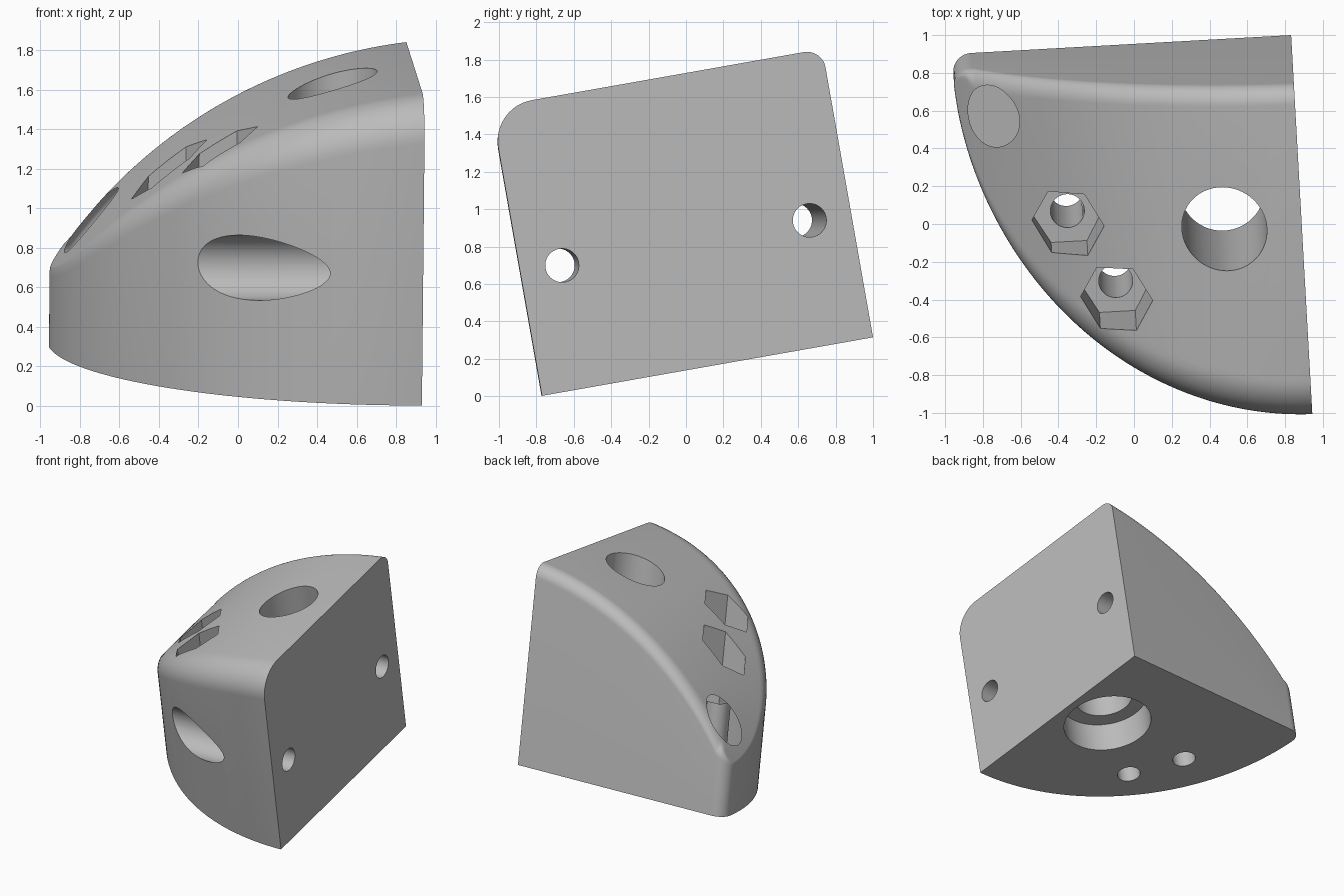
import bpy, bmesh
from math import sin, cos, pi, sqrt, atan, hypot, radians
from mathutils import Matrix

cube = bpy.data.objects.get("Cube")
if cube:
    bpy.data.objects.remove(cube, do_unlink=True)

# The block is built from its square corner: u runs left, v runs forward, h runs up
RADIUS = 1.8                       # quarter-round plan
FRONT_R, BACK_R = 0.22, 0.1        # fillets
ARC_R, ARC_U, ARC_H = 2.465, -0.305, -0.88   # arched roof
CORNER_U = sqrt((RADIUS - BACK_R) ** 2 - BACK_R ** 2)
COLUMNS, STEPS = 72, 12
PLACE = (Matrix.Translation((0.832, 1.0, 0.315))
         @ Matrix.Rotation(radians(3.2), 4, 'Z') @ Matrix.Rotation(radians(10), 4, 'X'))

grey = bpy.data.materials.new("light grey")
grey.use_nodes = True
color = (0.5, 0.5, 0.5, 1)
grey.diffuse_color = color
grey.node_tree.nodes["Principled BSDF"].inputs["Base Color"].default_value = color


def roof(u):
    return ARC_H + sqrt(ARC_R ** 2 - (u - ARC_U) ** 2)


def fillet(u, d, r, nu):
    """Roof height at distance d from a wall whose outward normal has u part nu."""
    if d >= r:
        return roof(u)
    uc = u - nu * (r - d)
    slope = (uc - ARC_U) / sqrt(ARC_R ** 2 - (uc - ARC_U) ** 2) * nu
    a = atan(slope)
    if d >= r * (1 - sin(a)):
        return roof(u)
    return min(roof(u), roof(uc) - r / cos(a) + sqrt(max(0, r * r - (r - d) ** 2)))


def height(u, v):
    rho = hypot(u, v)
    front = fillet(u, max(0, RADIUS - rho), FRONT_R, u / rho if rho else 0)
    if u > CORNER_U and v < BACK_R:
        dist = hypot(u - CORNER_U, v - BACK_R)
        back = fillet(u, max(0, BACK_R - dist), BACK_R, (u - CORNER_U) / dist)
    else:
        back = fillet(u, v, BACK_R, 0)
    return min(front, back)


def section(u):
    """Closed cross-section of the block at one u."""
    low = 0
    if u > CORNER_U:
        low = BACK_R - sqrt(max(0, BACK_R ** 2 - (u - CORNER_U) ** 2))
    high = sqrt(RADIUS ** 2 - u * u)
    mid = (low + high) / 2
    ease = [1 - cos(pi / 2 * k / STEPS) for k in range(STEPS + 1)]
    vs = [low + min(BACK_R, mid - low) * e for e in ease]
    depth = min(FRONT_R, RADIUS - hypot(u, mid))
    vs += [sqrt(max(0, (RADIUS - depth * e) ** 2 - u * u)) for e in reversed(ease)]
    return [(-u, -low, 0)] + [(-u, -v, height(u, v)) for v in vs] + [(-u, -high, 0)]


def finish(bm, name):
    bmesh.ops.recalc_face_normals(bm, faces=bm.faces)
    mesh = bpy.data.meshes.new(name)
    bm.to_mesh(mesh)
    bm.free()
    mesh.materials.append(grey)
    obj = bpy.data.objects.new(name, mesh)
    bpy.context.collection.objects.link(obj)
    return obj


# Solid corner block, lofted through its sections
bm = bmesh.new()
end = CORNER_U + BACK_R - 0.0005
rows = [[bm.verts.new(p) for p in section(end * sin(pi / 2 * i / COLUMNS))]
        for i in range(COLUMNS + 1)]
n = len(rows[0])
for a, b in zip(rows, rows[1:]):
    for k in range(n):
        j = (k + 1) % n
        bm.faces.new((a[k], a[j], b[j], b[k]))
bm.faces.new(rows[0])
bm.faces.new(rows[-1])
bmesh.ops.remove_doubles(bm, verts=bm.verts, dist=1e-5)
block = finish(bm, "corner_block")


def cut(name, radius, start, stop, u=0, v=0, h=0, sides=64, sideways=False):
    """Cut a bore along h, or along u when sideways."""
    middle, length = (start + stop) / 2, stop - start
    if sideways:
        m = Matrix.Translation((-middle, -v, h)) @ Matrix.Rotation(pi / 2, 4, 'Y')
    else:
        m = Matrix.Translation((-u, -v, middle))
        if sides == 6:
            m = m @ Matrix.Rotation(pi / 2, 4, 'Z')
    bm = bmesh.new()
    bmesh.ops.create_cone(bm, cap_ends=True, segments=sides, radius1=radius,
                          radius2=radius, depth=length, matrix=m)
    cutter = finish(bm, name)
    cutter.hide_render = True
    mod = block.modifiers.new(name, 'BOOLEAN')
    mod.object, mod.operation, mod.solver = cutter, 'DIFFERENCE', 'EXACT'
    bpy.context.view_layer.objects.active = block
    bpy.ops.object.modifier_apply(modifier=name)
    bpy.data.objects.remove(cutter, do_unlink=True)


# Main upright bore with a wide recess underneath
cut("main_bore", 0.225, -0.2, 2, u=0.41, v=0.76)
cut("main_recess", 0.345, -0.2, 0.25, u=0.41, v=0.76)

# Two upright bolt holes with hexagonal nut pockets
for i, (u, v) in enumerate([(1.235, 0.76), (1.0, 1.15)]):
    cut(f"nut_hole_{i}", 0.09, -0.2, 1, u=u, v=v, sides=40)
    cut(f"nut_pocket_{i}", 0.19, 0.66, 2, u=u, v=v, sides=6)

# Two sideways bolt holes with round head recesses
for i, (v, h, floor) in enumerate([(1.573, 0.668, 0.4), (0.226, 0.675, 1.38)]):
    cut(f"side_hole_{i}", 0.09, -0.2, floor + 0.1, v=v, h=h, sides=40, sideways=True)
    cut(f"side_recess_{i}", 0.165, floor, 2.2, v=v, h=h, sideways=True)

# Tilt into place and smooth the curved faces
block.data.transform(PLACE)
bpy.ops.object.select_all(action='DESELECT')
block.select_set(True)
bpy.context.view_layer.objects.active = block
bpy.ops.object.shade_smooth_by_angle(angle=radians(30))
